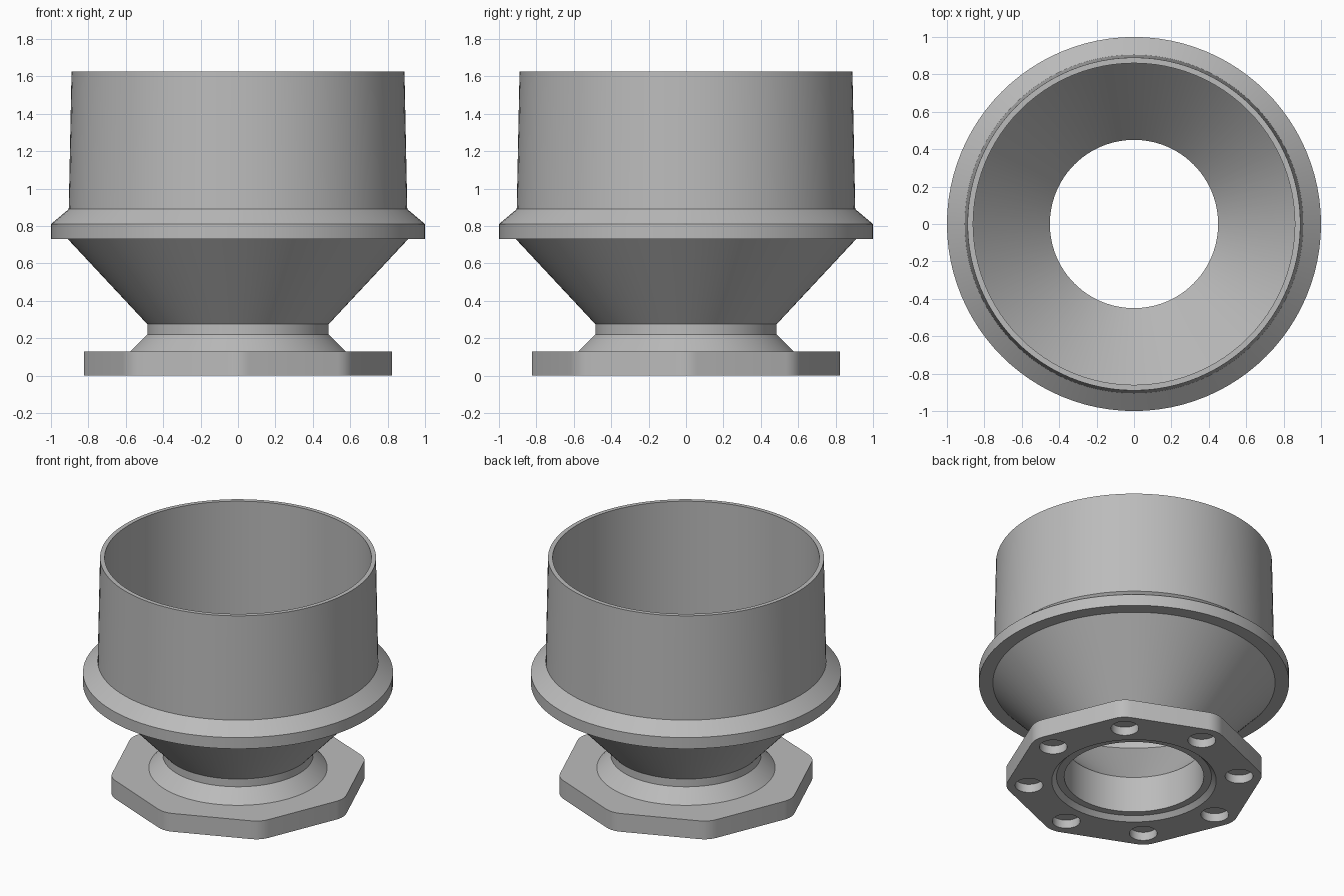
import bpy
import bmesh
from math import cos, sin, pi, radians
from mathutils import Matrix, Vector

SEGMENTS = 96
FLANGE_TOP = 0.13
SOCKET_RADIUS = 0.53

cube = bpy.data.objects.get("Cube")
if cube:
    bpy.data.objects.remove(cube, do_unlink=True)

grey = bpy.data.materials.new("plain grey")
grey.use_nodes = True
grey.diffuse_color = (0.5, 0.5, 0.5, 1)
grey.node_tree.nodes["Principled BSDF"].inputs["Base Color"].default_value = grey.diffuse_color


def add_object(name, bm):
    """Turn a bmesh into a grey object in the scene."""
    bmesh.ops.recalc_face_normals(bm, faces=bm.faces)
    mesh = bpy.data.meshes.new(name)
    bm.to_mesh(mesh)
    bm.free()
    mesh.materials.append(grey)
    obj = bpy.data.objects.new(name, mesh)
    bpy.context.collection.objects.link(obj)
    return obj


def activate(obj):
    bpy.ops.object.select_all(action='DESELECT')
    obj.select_set(True)
    bpy.context.view_layer.objects.active = obj


def lathe(name, profile):
    """Revolve a closed (radius, height) profile around z."""
    bm = bmesh.new()
    verts = [bm.verts.new((r, 0, z)) for r, z in profile]
    edges = [bm.edges.new((a, b)) for a, b in zip(verts, verts[1:] + verts[:1])]
    bmesh.ops.spin(bm, geom=verts + edges, axis=(0, 0, 1), cent=(0, 0, 0),
                   angle=2 * pi, steps=SEGMENTS, use_merge=True)
    bmesh.ops.remove_doubles(bm, verts=bm.verts, dist=0.0001)
    return add_object(name, bm)


def add_cylinder(bm, radius, bottom, top, x=0, y=0, segments=SEGMENTS):
    middle = Matrix.Translation((x, y, (bottom + top) / 2))
    bmesh.ops.create_cone(bm, cap_ends=True, segments=segments, radius1=radius,
                          radius2=radius, depth=top - bottom, matrix=middle)


# Hollow funnel: neck, cone, collar and tapered cup in one wall
funnel = lathe("funnel_body", [
    (SOCKET_RADIUS, 0), (SOCKET_RADIUS, FLANGE_TOP), (0.575, FLANGE_TOP),
    (0.485, 0.22), (0.485, 0.275),              # neck
    (0.91, 0.73), (1.0, 0.73), (1.0, 0.81),     # cone and collar
    (0.905, 0.89), (0.89, 1.625),               # cup outside
    (0.86, 1.625), (0.86, 0.74),                # cup inside
    (0.45, 0.285), (0.45, 0.03), (0.5, 0.03),   # bore and seat
])

# Octagonal flange with rounded corners
bm = bmesh.new()
corner_radius, corner_steps = 0.15, 5
centre_distance = 0.825 - corner_radius
outline = []
for corner in range(8):
    a = corner * pi / 4
    centre = Vector((cos(a), sin(a), 0)) * centre_distance
    for step in range(corner_steps + 1):
        b = a + (step / corner_steps - 0.5) * pi / 4
        outline.append(bm.verts.new(centre + Vector((cos(b), sin(b), 0)) * corner_radius))
base = bm.faces.new(outline)
extruded = bmesh.ops.extrude_face_region(bm, geom=[base])["geom"]
bmesh.ops.translate(bm, vec=(0, 0, FLANGE_TOP),
                    verts=[v for v in extruded if isinstance(v, bmesh.types.BMVert)])
flange = add_object("octagonal_flange", bm)

# Centre opening and eight blind bolt holes underneath
bm = bmesh.new()
add_cylinder(bm, SOCKET_RADIUS, -0.1, 0.3)
for i in range(8):
    a = i * pi / 4
    add_cylinder(bm, 0.09, -0.1, 0.06, 0.68 * cos(a), 0.68 * sin(a), 32)
cutter = add_object("hole_cutter", bm)
cutter.hide_render = True

activate(flange)
cut = flange.modifiers.new("holes", 'BOOLEAN')
cut.operation = 'DIFFERENCE'
cut.solver = 'EXACT'
cut.object = cutter
bpy.ops.object.modifier_apply(modifier=cut.name)
bpy.data.objects.remove(cutter, do_unlink=True)

for obj in (funnel, flange):
    activate(obj)
    bpy.ops.object.shade_smooth_by_angle(angle=radians(20))
